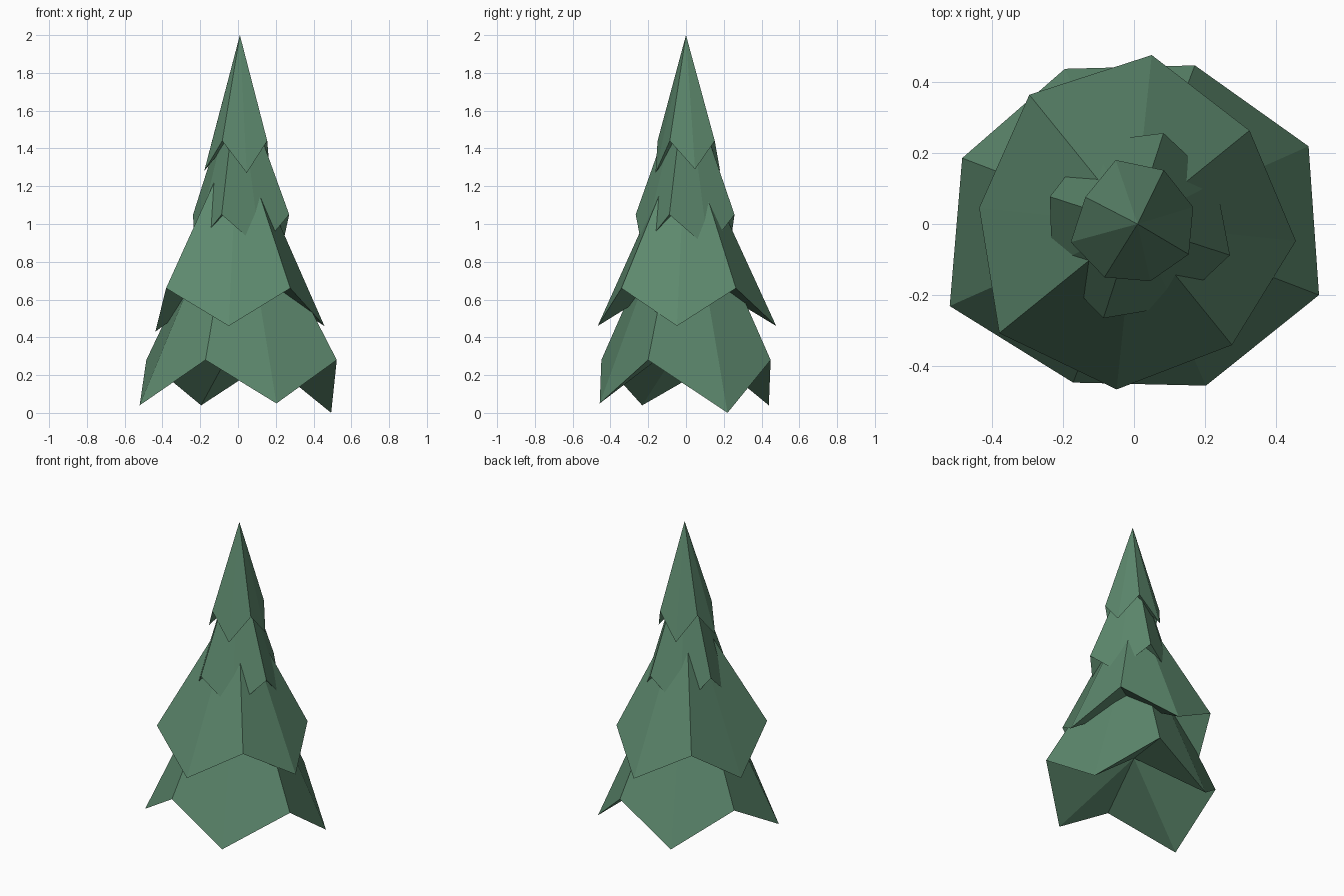
import bpy
import bmesh
from math import cos, sin, radians

SIDES = 8

cube = bpy.data.objects.get("Cube")
if cube:
    bpy.data.objects.remove(cube, do_unlink=True)

# Needle colour shared by every tier
needles = bpy.data.materials.new("pine_green")
needles.use_nodes = True
needle_colour = (0.11, 0.25, 0.155, 1)
needles.diffuse_color = needle_colour
shader = next(n for n in needles.node_tree.nodes if n.type == 'BSDF_PRINCIPLED')
shader.inputs["Base Color"].default_value = needle_colour
shader.inputs["Roughness"].default_value = 0.9


def bough_tier(name, apex, hollow, start_angle, corner_height, tip_heights, radii):
    """Pointed cone whose rim zigzags between raised corners and drooping tips."""
    bm = bmesh.new()
    top = bm.verts.new(apex)
    under = bm.verts.new((0, 0, hollow))
    rim = []
    for i, radius in enumerate(radii):
        angle = radians(start_angle + i * 360 / SIDES)
        height = tip_heights[i // 2] if i % 2 else corner_height
        rim.append(bm.verts.new((radius * cos(angle), radius * sin(angle), height)))
    for i, current in enumerate(rim):
        following = rim[(i + 1) % SIDES]
        bm.faces.new((current, following, top))
        bm.faces.new((following, current, under))
    bmesh.ops.recalc_face_normals(bm, faces=bm.faces[:])

    mesh = bpy.data.meshes.new(name)
    bm.to_mesh(mesh)
    bm.free()
    mesh.materials.append(needles)
    tier = bpy.data.objects.new(name, mesh)
    bpy.context.collection.objects.link(tier)
    return tier


# Widest boughs, touching the ground
bough_tier("bottom_boughs", apex=(0, 0, 1.3), hollow=0.4, start_angle=-21,
           corner_height=0.28, tip_heights=(0, 0.04, 0.04, 0.05),
           radii=(0.56, 0.54, 0.48, 0.48, 0.52, 0.57, 0.48, 0.5))

# Second tier
bough_tier("lower_boughs", apex=(0, 0, 1.5), hollow=0.75, start_angle=-51,
           corner_height=0.66, tip_heights=(0.46, 0.46, 0.43, 0.46),
           radii=(0.44, 0.46, 0.42, 0.48, 0.47, 0.44, 0.49, 0.47))

# Third tier, its drooping tips sunk into the one below
bough_tier("upper_boughs", apex=(0, 0, 1.8), hollow=1.1, start_angle=-18,
           corner_height=1.05, tip_heights=(0.87, 0.87, 0.87, 0.87),
           radii=(0.285, 0.26, 0.27, 0.26, 0.25, 0.26, 0.28, 0.26))

# Slender crown
bough_tier("crown", apex=(0.01, 0, 2), hollow=1.5, start_angle=-29,
           corner_height=1.44, tip_heights=(1.29, 1.28, 1.28, 1.27),
           radii=(0.177, 0.174, 0.174, 0.188, 0.157, 0.186, 0.172, 0.168))
